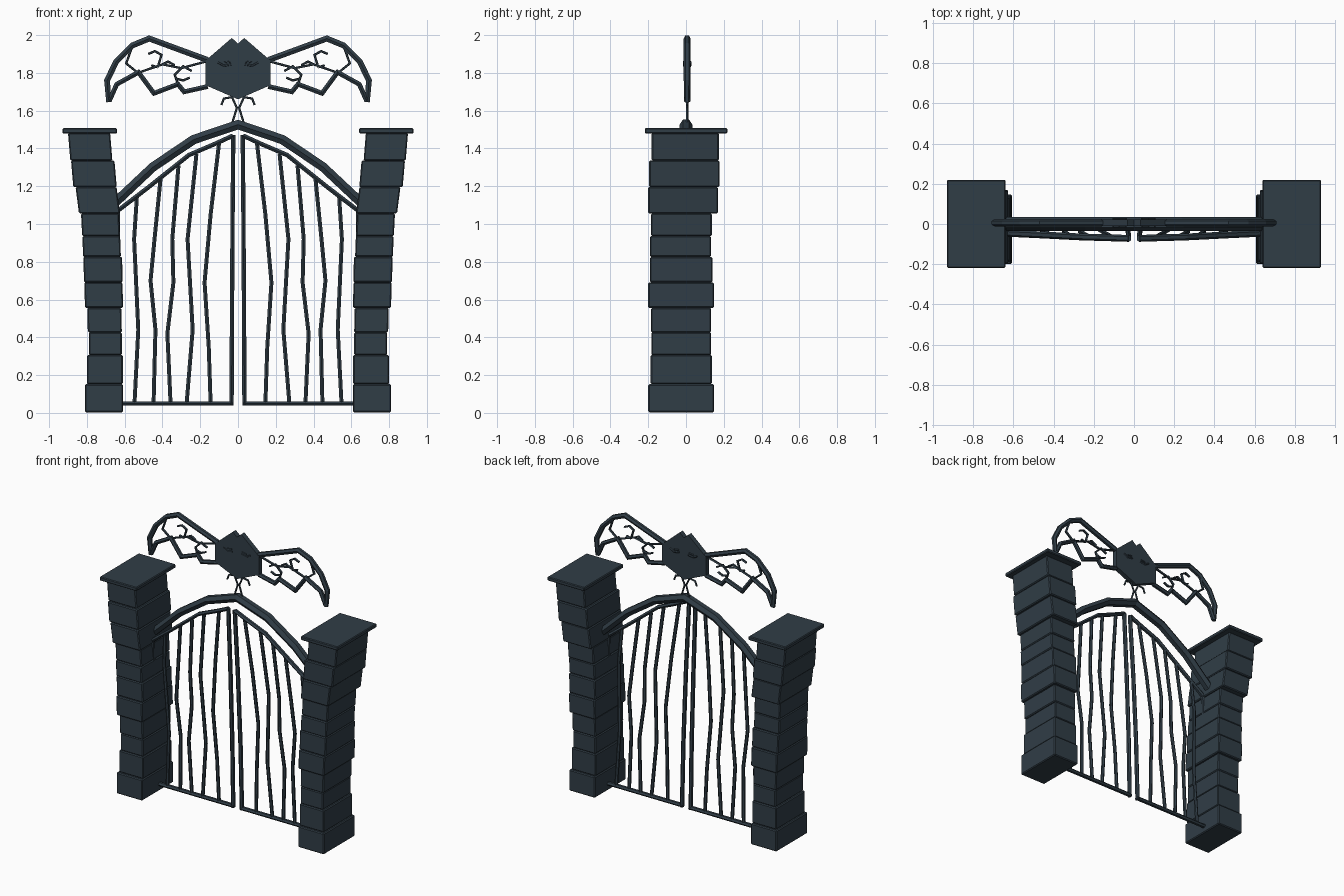
import bpy, bmesh
from math import cos, sin, pi
from mathutils import Vector

slate = bpy.data.materials.new("slate")
slate.diffuse_color = (0.03, 0.047, 0.062, 1)


def finish(name, bm, mirror=True, bevel=0):
    bmesh.ops.recalc_face_normals(bm, faces=bm.faces)
    me = bpy.data.meshes.new(name)
    bm.to_mesh(me)
    bm.free()
    ob = bpy.data.objects.new(name, me)
    bpy.context.collection.objects.link(ob)
    me.materials.append(slate)
    if bevel:
        m = ob.modifiers.new("bevel", 'BEVEL')
        m.width, m.segments = bevel, 1
    if mirror:
        m = ob.modifiers.new("mirror", 'MIRROR')
        m.use_mirror_merge = False
    return ob


def sweep(bm, pts, w, d, yf=lambda z: 0.0, n=6, taper=1.0):
    """Sweep an n-gon section along an x,z path with mitred corners."""
    P = [Vector(p) for p in pts]
    rings = []
    for i, p in enumerate(P):
        a = (p - P[i - 1]).normalized() if i else (P[1] - p).normalized()
        b = (P[i + 1] - p).normalized() if i < len(P) - 1 else a
        t = (a + b).normalized()
        nrm = Vector((-t.y, t.x)) / max(0.6, t.dot(a))
        k = taper if i == len(P) - 1 else 1.0
        ring = []
        for j in range(n):
            ang = 2 * pi * j / n
            q = p + nrm * (w / 2 * k * sin(ang))
            ring.append(bm.verts.new((q.x, yf(p.y) + d / 2 * k * cos(ang), q.y)))
        rings.append(ring)
    for r, s in zip(rings, rings[1:]):
        for j in range(n):
            bm.faces.new((r[j], r[(j + 1) % n], s[(j + 1) % n], s[j]))
    bm.faces.new(rings[0])
    bm.faces.new(rings[-1])


def block(bm, x0, x1, y0, y1, z0, z1, lean=0.0):
    vs = [bm.verts.new((x + (lean if z == z1 else 0), y, z))
          for z in (z0, z1) for x, y in ((x0, y0), (x1, y0), (x1, y1), (x0, y1))]
    for f in ((0, 1, 2, 3), (4, 5, 6, 7), (0, 1, 5, 4), (1, 2, 6, 5), (2, 3, 7, 6), (3, 0, 4, 7)):
        bm.faces.new([vs[i] for i in f])


# stacked stone pillars: z0, z1, outer x, inner x, y0, y1, lean
stones = [
    (0.003, 0.152, -0.81, -0.608, -0.20, 0.148, 0),
    (0.152, 0.306, -0.80, -0.61, -0.187, 0.137, 0),
    (0.306, 0.426, -0.79, -0.615, -0.183, 0.133, 0),
    (0.426, 0.556, -0.795, -0.615, -0.185, 0.133, -0.003),
    (0.556, 0.691, -0.81, -0.608, -0.20, 0.148, -0.004),
    (0.691, 0.826, -0.815, -0.61, -0.19, 0.14, -0.004),
    (0.826, 0.936, -0.82, -0.62, -0.19, 0.133, -0.004),
    (0.936, 1.056, -0.825, -0.625, -0.185, 0.137, -0.006),
    (1.056, 1.196, -0.842, -0.625, -0.20, 0.17, -0.018),
    (1.196, 1.336, -0.872, -0.642, -0.195, 0.178, -0.012),
    (1.336, 1.482, -0.888, -0.665, -0.182, 0.174, -0.012)]
bm = bmesh.new()
for z0, z1, xo, xi, y0, y1, lean in stones:
    block(bm, xo, xi, y0, y1, z0, z1, lean)
finish("pillar_stones", bm, bevel=0.006)

bm = bmesh.new()
block(bm, -0.93, -0.64, -0.218, 0.22, 1.48, 1.507)
finish("pillar_cap", bm, bevel=0.005)


# doors, leaning toward the front at the top
def door_y(z):
    return -0.004 - 0.038 * max(0, z) ** 1.5


bm = bmesh.new()
top_rail = [(-0.65, 1.06), (-0.48, 1.19), (-0.26, 1.365), (-0.12, 1.425), (-0.026, 1.468)]
sweep(bm, top_rail, 0.027, 0.034, door_y)
sweep(bm, [(-0.64, 0.05), (-0.026, 0.05)], 0.026, 0.034, door_y)
sweep(bm, [(-0.034, 0.04), (-0.032, 0.5), (-0.029, 1.0), (-0.025, 1.47)], 0.026, 0.034, door_y)
sweep(bm, [(-0.634, 0.04), (-0.634, 0.5), (-0.634, 1.08)], 0.024, 0.034, door_y)
finish("door_frame", bm)

# crooked door bars
bars = [
    [(-0.145, 0.05), (-0.155, 0.35), (-0.177, 0.69), (-0.145, 1.05), (-0.10, 1.43)],
    [(-0.272, 0.05), (-0.24, 0.44), (-0.267, 0.92), (-0.22, 1.37)],
    [(-0.357, 0.05), (-0.374, 0.42), (-0.342, 0.69), (-0.348, 0.92), (-0.315, 1.31)],
    [(-0.447, 0.05), (-0.437, 0.44), (-0.463, 0.70), (-0.442, 0.92), (-0.41, 1.24)],
    [(-0.548, 0.05), (-0.528, 0.44), (-0.55, 0.92), (-0.535, 1.15)]]
bm = bmesh.new()
for b in bars:
    sweep(bm, b, 0.024, 0.024, door_y)
finish("door_bars", bm)

# fixed arch between the pillars
bm = bmesh.new()
arch = [(-0.66, 1.105), (-0.45, 1.302), (-0.235, 1.447), (0, 1.526)]
arch += [(-x, z) for x, z in arch[-2::-1]]
sweep(bm, arch, 0.057, 0.068)
finish("arch_beam", bm, mirror=False)

# bat ornament
bat_y = lambda z: 0.006

bm = bmesh.new()
half = [(0, 1.955), (0.033, 1.985), (0.172, 1.865), (0.172, 1.735), (0, 1.66)]
outline = half + [(-x, z) for x, z in half[3:0:-1]]
f = bm.faces.new([bm.verts.new((x, -0.011, z)) for x, z in outline])
r = bmesh.ops.extrude_face_region(bm, geom=[f])
for v in r['geom']:
    if isinstance(v, bmesh.types.BMVert):
        v.co.y += 0.034
finish("bat_body", bm, mirror=False)

bm = bmesh.new()
sweep(bm, [(-0.16, 1.868), (-0.31, 1.923), (-0.47, 1.982), (-0.56, 1.945), (-0.645, 1.86),
           (-0.693, 1.76), (-0.685, 1.645)], 0.036, 0.036, bat_y, taper=0.8)
sweep(bm, [(-0.682, 1.65), (-0.642, 1.74), (-0.527, 1.803), (-0.445, 1.692), (-0.318, 1.74),
           (-0.285, 1.70), (-0.16, 1.728)], 0.029, 0.034, bat_y)
finish("bat_wing_frame", bm)

# thin twigs inside the wings, eyes and legs
twigs = [
    [(-0.56, 1.94), (-0.592, 1.85), (-0.53, 1.80)],
    [(-0.53, 1.80), (-0.40, 1.845), (-0.30, 1.825), (-0.17, 1.86)],
    [(-0.475, 1.90), (-0.44, 1.915), (-0.405, 1.895), (-0.425, 1.83)],
    [(-0.40, 1.845), (-0.37, 1.86), (-0.335, 1.84)],
    [(-0.318, 1.74), (-0.335, 1.79), (-0.29, 1.835), (-0.245, 1.81)],
    [(-0.33, 1.77), (-0.29, 1.76), (-0.255, 1.775)],
    [(-0.425, 1.83), (-0.46, 1.84)]]
bm = bmesh.new()
for t in twigs:
    sweep(bm, t, 0.013, 0.022, bat_y, n=5)
finish("bat_wing_twigs", bm)

bm = bmesh.new()
for y in (-0.011, 0.023):
    sweep(bm, [(-0.105, 1.855), (-0.075, 1.838), (-0.035, 1.845)], 0.012, 0.014, lambda z: y, n=5)
    sweep(bm, [(-0.075, 1.855), (-0.04, 1.86)], 0.009, 0.012, lambda z: y, n=5)
finish("bat_eyes", bm)

bm = bmesh.new()
sweep(bm, [(-0.032, 1.53), (-0.006, 1.615), (-0.032, 1.672), (-0.075, 1.664), (-0.088, 1.63)],
      0.012, 0.014, bat_y, n=5)
sweep(bm, [(-0.04, 1.668), (-0.02, 1.69)], 0.011, 0.013, bat_y, n=5)
finish("bat_legs", bm)
